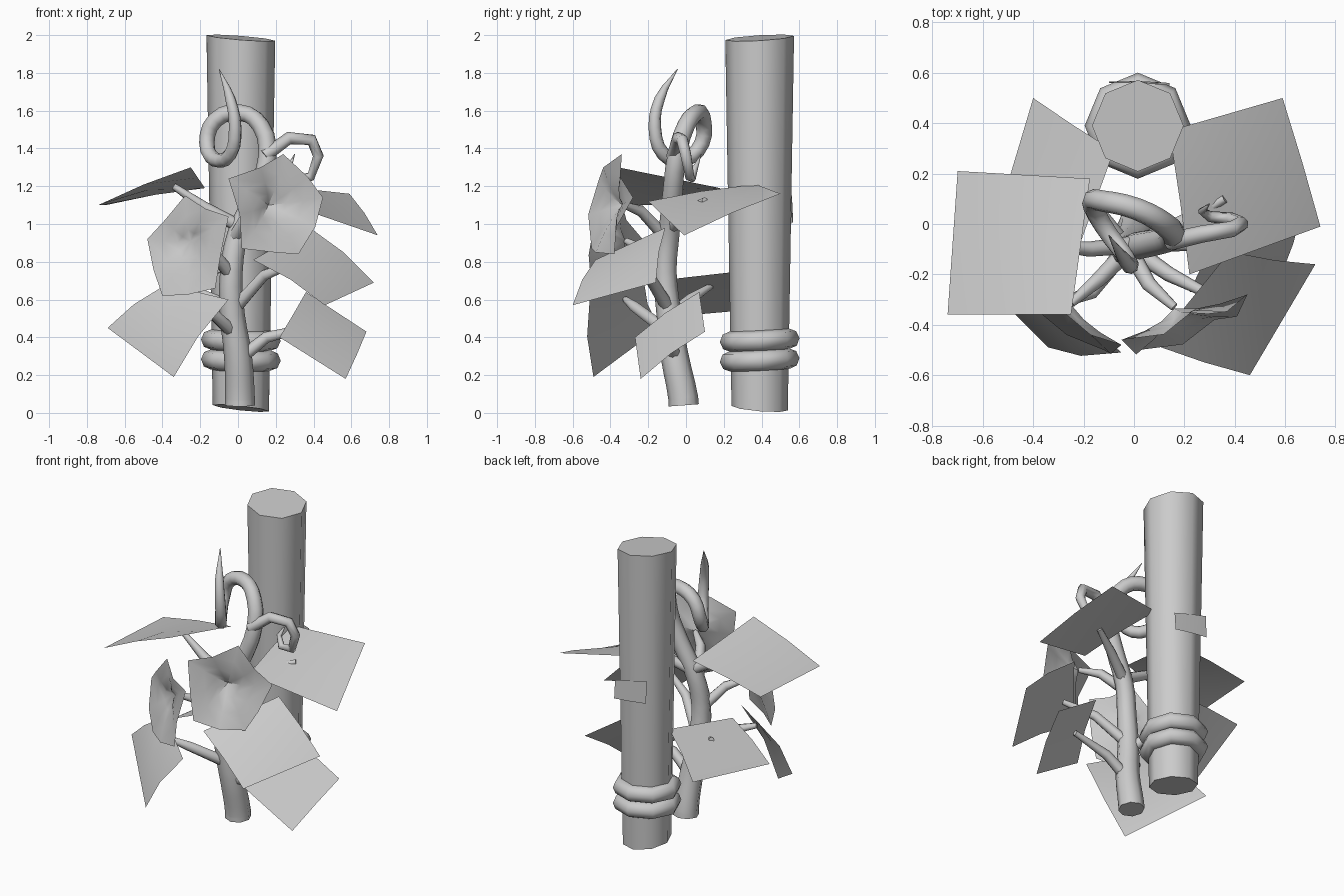
import bpy, bmesh, math
from mathutils import Vector

cube = bpy.data.objects.get("Cube")
if cube:
    bpy.data.objects.remove(cube, do_unlink=True)

GREY = bpy.data.materials.new("plain grey")
GREY.use_nodes = True
GREY.diffuse_color = (0.6, 0.6, 0.6, 1)
GREY.node_tree.nodes["Principled BSDF"].inputs["Base Color"].default_value = (0.6, 0.6, 0.6, 1)


def finish(obj, angle=40):
    if not obj.data.materials:
        obj.data.materials.append(GREY)
    bpy.ops.object.select_all(action="DESELECT")
    obj.select_set(True)
    bpy.context.view_layer.objects.active = obj
    bpy.ops.object.shade_smooth_by_angle(angle=math.radians(angle))


def from_bmesh(name, bm, angle=40):
    mesh = bpy.data.meshes.new(name)
    bm.to_mesh(mesh)
    bm.free()
    obj = bpy.data.objects.new(name, mesh)
    bpy.context.collection.objects.link(obj)
    finish(obj, angle)


def tube(name, points, kind="POLY", steps=1):
    """Eight-sided tapered tube through (x, y, z, radius) points."""
    curve = bpy.data.curves.new(name, "CURVE")
    curve.dimensions = "3D"
    curve.bevel_depth = 1
    curve.bevel_resolution = 2
    curve.resolution_u = steps
    curve.use_fill_caps = True
    spline = curve.splines.new(kind)
    pts = spline.bezier_points if kind == "BEZIER" else spline.points
    pts.add(len(points) - 1)
    for p, (x, y, z, r) in zip(pts, points):
        p.radius = r
        if kind == "BEZIER":
            p.co = (x, y, z)
            p.handle_left_type = p.handle_right_type = "AUTO"
        else:
            p.co = (x, y, z, 1)
    obj = bpy.data.objects.new(name, curve)
    bpy.context.collection.objects.link(obj)
    bpy.ops.object.select_all(action="DESELECT")
    obj.select_set(True)
    bpy.context.view_layer.objects.active = obj
    bpy.ops.object.convert(target="MESH")
    finish(bpy.context.view_layer.objects.active, 60)


def leaf(name, a, b, c, d, bow=0.03, n=2):
    """Thin four-cornered leaf, arched along its a-b direction."""
    a, b, c, d = map(Vector, (a, b, c, d))
    normal = (b - a).cross(d - a).normalized()
    bm = bmesh.new()
    grid = []
    for i in range(n + 1):
        u = i / n
        arch = normal * bow * 4 * u * (1 - u)
        grid.append([bm.verts.new(a.lerp(b, u).lerp(d.lerp(c, u), j / n) + arch)
                     for j in range(n + 1)])
    for i in range(n):
        for j in range(n):
            bm.faces.new((grid[i][j], grid[i + 1][j], grid[i + 1][j + 1], grid[i][j + 1]))
    from_bmesh(name, bm)


def flower(name, centre, rim, flare):
    """Five-cornered funnel: wavy rim, shallow bowl, deep throat."""
    centre = Vector(centre)
    rim = [Vector(p) for p in rim]
    middle = sum(rim, Vector()) / 5
    forward = (middle - centre).normalized() * flare
    bm = bmesh.new()
    loop = []
    for k, p in enumerate(rim):
        loop += [p, (p + rim[(k + 1) % 5]) / 2 + forward]
    rings = [[bm.verts.new(middle.lerp(p, s) + (centre - middle) * sink) for p in loop]
             for s, sink in ((1, 0), (0.6, 0.15), (0.28, 0.45))]
    throat = bm.verts.new(centre)
    for k in range(10):
        m = (k + 1) % 10
        for outer, inner in zip(rings, rings[1:]):
            bm.faces.new((outer[k], outer[m], inner[m], inner[k]))
        bm.faces.new((rings[-1][k], rings[-1][m], throat))
    bmesh.ops.recalc_face_normals(bm, faces=bm.faces[:])
    from_bmesh(name, bm, 60)


# Support post, widening upward with slanted ends
bm = bmesh.new()
bmesh.ops.create_cone(bm, cap_ends=True, segments=8, radius1=0.149, radius2=0.182, depth=1.96)
for v in bm.verts:
    x, y = v.co.x, v.co.y
    slope = -0.08 * x + 0.06 * y if v.co.z > 0 else -0.11 * x - 0.08 * y
    v.co = (x + 0.015, y + 0.39, v.co.z + 1.005 + slope)
from_bmesh("support_post", bm, 50)

# Two rings tied around the post
for name, z in (("lower_tie", 0.28), ("upper_tie", 0.385)):
    bpy.ops.mesh.primitive_torus_add(location=(0.015, 0.39, z), rotation=(0.05, 0.02, 0),
                                     major_segments=8, minor_segments=8,
                                     major_radius=0.157, minor_radius=0.054)
    ring = bpy.context.object
    ring.name = name
    finish(ring, 50)

# Main stem ending in a curled tendril
tube("main_stem", [
    (0.01, -0.012, 0.04, 0.08), (0.01, -0.015, 0.08, 0.079), (0, -0.06, 0.3, 0.074),
    (-0.03, -0.09, 0.52, 0.066), (-0.035, -0.11, 0.75, 0.06), (0, -0.09, 0.95, 0.056),
    (0.1, -0.07, 1.17, 0.053), (0.155, -0.05, 1.35, 0.05), (0.12, 0, 1.52, 0.047),
    (0.01, 0.06, 1.59, 0.045), (-0.12, 0.09, 1.55, 0.043), (-0.165, 0.085, 1.43, 0.041),
    (-0.12, -0.01, 1.34, 0.039), (-0.04, -0.12, 1.37, 0.036), (-0.015, -0.165, 1.51, 0.034),
    (-0.04, -0.14, 1.66, 0.028), (-0.1, -0.045, 1.82, 0.002)], "BEZIER", 3)

tube("side_tendril", [
    (0.14, -0.07, 1.36, 0.036), (0.27, -0.04, 1.455, 0.034), (0.39, -0.02, 1.445, 0.032),
    (0.425, 0, 1.36, 0.03), (0.385, 0.02, 1.25, 0.026), (0.3, 0.03, 1.24, 0.022),
    (0.27, 0.05, 1.3, 0.016), (0.3, 0.08, 1.37, 0.002)])

# Leaves
leaf("upper_right_leaf", (-0.74, -0.36, 1.1), (-0.25, -0.36, 1.3),
     (-0.175, 0.18, 1.19), (-0.7, 0.21, 1.1), 0.01)
leaf("upper_left_leaf", (0.74, -0.01, 0.94), (0.59, 0.5, 1.16),
     (0.14, 0.37, 1.21), (0.22, -0.2, 1.12), 0.01)
leaf("middle_left_leaf", (0.46, -0.6, 0.57), (0.08, -0.48, 0.81),
     (0.38, -0.11, 0.98), (0.72, -0.16, 0.69), -0.02)
leaf("lower_left_leaf", (0.57, -0.24, 0.18), (0.68, 0.1, 0.43),
     (0.36, 0.07, 0.64), (0.22, -0.27, 0.4), 0.015)
leaf("lower_right_leaf", (-0.34, -0.49, 0.19), (-0.05, -0.51, 0.6),
     (-0.38, -0.22, 0.68), (-0.69, -0.14, 0.45), 0.03)
leaf("rear_right_leaf", (-0.57, -0.07, 0.51), (-0.24, -0.15, 0.7),
     (-0.08, 0.29, 0.75), (-0.4, 0.5, 0.56), 0.015)
leaf("rear_leaf", (0.14, 0.56, 1.0), (-0.1, 0.565, 1.03),
     (-0.1, 0.56, 1.18), (0.14, 0.55, 1.12), 0.005)

# Two open flowers
flower("left_flower", (0.16, -0.335, 1.1), (
    (0.24, -0.34, 1.37), (0.45, -0.28, 1.14), (0.32, -0.38, 0.84),
    (0.02, -0.5, 0.87), (-0.05, -0.46, 1.24)), 0.045)
flower("right_flower", (-0.25, -0.32, 0.91), (
    (-0.28, -0.35, 1.15), (-0.48, -0.23, 0.92), (-0.4, -0.33, 0.62),
    (-0.12, -0.5, 0.66), (-0.05, -0.48, 1.04)), 0.03)

# Stalks: start on stem, bend, tip
stalks = {
    "lower_left_stalk": ((0, -0.06, 0.28), (0.15, -0.08, 0.4), (0.4, -0.08, 0.46)),
    "lower_right_stalk": ((-0.01, -0.07, 0.41), (-0.17, -0.27, 0.56), (-0.3, -0.32, 0.6)),
    "middle_left_stalk": ((-0.02, -0.09, 0.55), (0.14, -0.2, 0.73), (0.32, -0.29, 0.8)),
    "rear_right_stalk": ((-0.03, -0.1, 0.5), (-0.12, 0.02, 0.6), (-0.28, 0.13, 0.67)),
    "right_flower_stalk": ((-0.03, -0.11, 0.72), (-0.14, -0.22, 0.86), (-0.25, -0.315, 0.91)),
    "left_flower_stalk": ((-0.02, -0.1, 0.92), (0.06, -0.24, 1.07), (0.16, -0.33, 1.1)),
    "upper_right_stalk": ((0.02, -0.08, 0.98), (-0.18, -0.1, 1.09), (-0.34, -0.085, 1.2)),
    "upper_left_stalk": ((0.02, -0.08, 0.98), (0.18, 0, 1.07), (0.36, 0.1, 1.125)),
}
for name, path in stalks.items():
    tube(name, [(*p, r) for p, r in zip(path, (0.036, 0.03, 0.017))])
